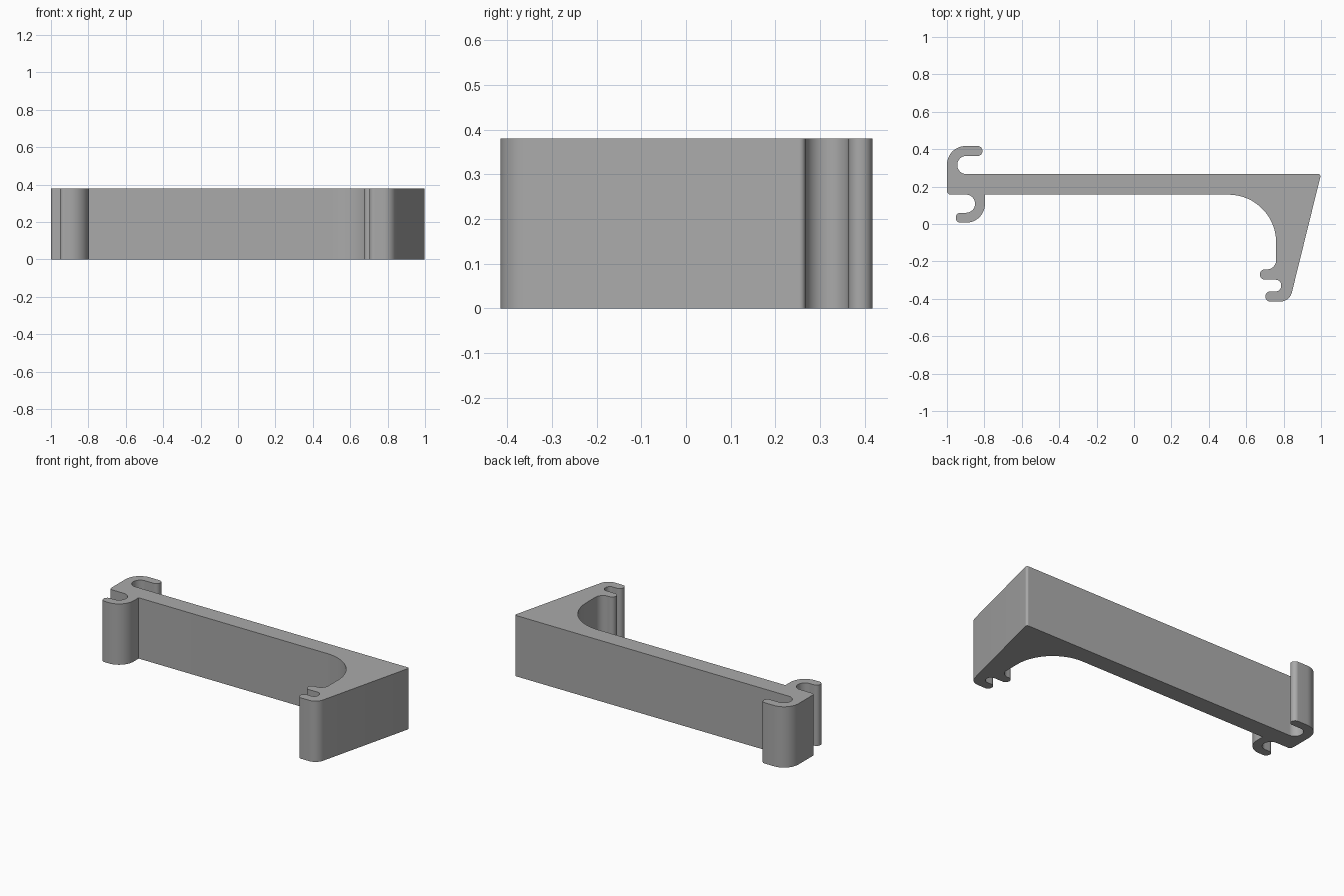
import bpy
import bmesh
import math
from mathutils import Vector

cube = bpy.data.objects.get("Cube")
if cube:
    bpy.data.objects.remove(cube, do_unlink=True)

HEIGHT = 0.38

grey = bpy.data.materials.new("plain grey")
grey.use_nodes = True
COLOUR = (0.4, 0.4, 0.4, 1)
grey.diffuse_color = COLOUR
grey.node_tree.nodes["Principled BSDF"].inputs["Base Color"].default_value = COLOUR


def rounded(corners):
    """Outline from (x, y, radius) corners, each replaced by a tangent arc."""
    outline = []
    for i, (x, y, r) in enumerate(corners):
        here = Vector((x, y))
        a = (Vector(corners[i - 1][:2]) - here).normalized()
        b = (Vector(corners[(i + 1) % len(corners)][:2]) - here).normalized()
        if r == 0:
            outline.append(here)
            continue
        half = a.angle(b) / 2
        centre = here + (a + b).normalized() * r / math.sin(half)
        start = here + a * r / math.tan(half) - centre
        end = here + b * r / math.tan(half) - centre
        sweep = math.atan2(start.cross(end), start.dot(end))
        steps = max(4, round(abs(sweep) / math.radians(6)))
        for k in range(steps + 1):
            t = sweep * k / steps
            c, s = math.cos(t), math.sin(t)
            outline.append(centre + Vector((start.x * c - start.y * s,
                                            start.x * s + start.y * c)))
    return outline


def extrude(name, outline, height, material):
    bm = bmesh.new()
    face = bm.faces.new([bm.verts.new((p.x, p.y, 0)) for p in outline])
    top = bmesh.ops.extrude_face_region(bm, geom=[face])["geom"]
    bmesh.ops.translate(bm, vec=(0, 0, height),
                        verts=[v for v in top if isinstance(v, bmesh.types.BMVert)])
    bmesh.ops.remove_doubles(bm, verts=bm.verts, dist=1e-5)
    bmesh.ops.recalc_face_normals(bm, faces=bm.faces)
    mesh = bpy.data.meshes.new(name)
    bm.to_mesh(mesh)
    bm.free()
    mesh.materials.append(material)
    obj = bpy.data.objects.new(name, mesh)
    bpy.context.collection.objects.link(obj)
    bpy.ops.object.select_all(action="DESELECT")
    obj.select_set(True)
    bpy.context.view_layer.objects.active = obj
    bpy.ops.object.shade_smooth_by_angle(angle=math.radians(30))
    return obj


# back hook, curling away from the bar
back_hook = [
    (-0.945, 0.267, 0.048), (-0.945, 0.364, 0.048),
    (-0.81, 0.364, 0.026), (-0.81, 0.417, 0.026), (-1, 0.417, 0.1),
]
# front hook, curling back to the left
front_hook = [
    (-1, 0.157, 0.02), (-0.85, 0.157, 0.048), (-0.85, 0.06, 0.048),
    (-0.953, 0.06, 0.026), (-0.953, 0.007, 0.026),
    (-0.797, 0.007, 0.1), (-0.797, 0.157, 0),
]
# curved inside of the arm, then the two-lipped clip at its end
arm = [
    (0.76, 0.157, 0.255), (0.76, -0.243, 0.05),
    (0.673, -0.243, 0.027), (0.673, -0.298, 0.027),
    (0.787, -0.298, 0.028), (0.787, -0.36, 0.028),
    (0.702, -0.36, 0.027), (0.702, -0.415, 0.027),
    (0.832, -0.415, 0.065), (1, 0.267, 0.012),
]

extrude("hooked_bracket", rounded(back_hook + front_hook + arm), HEIGHT, grey)
